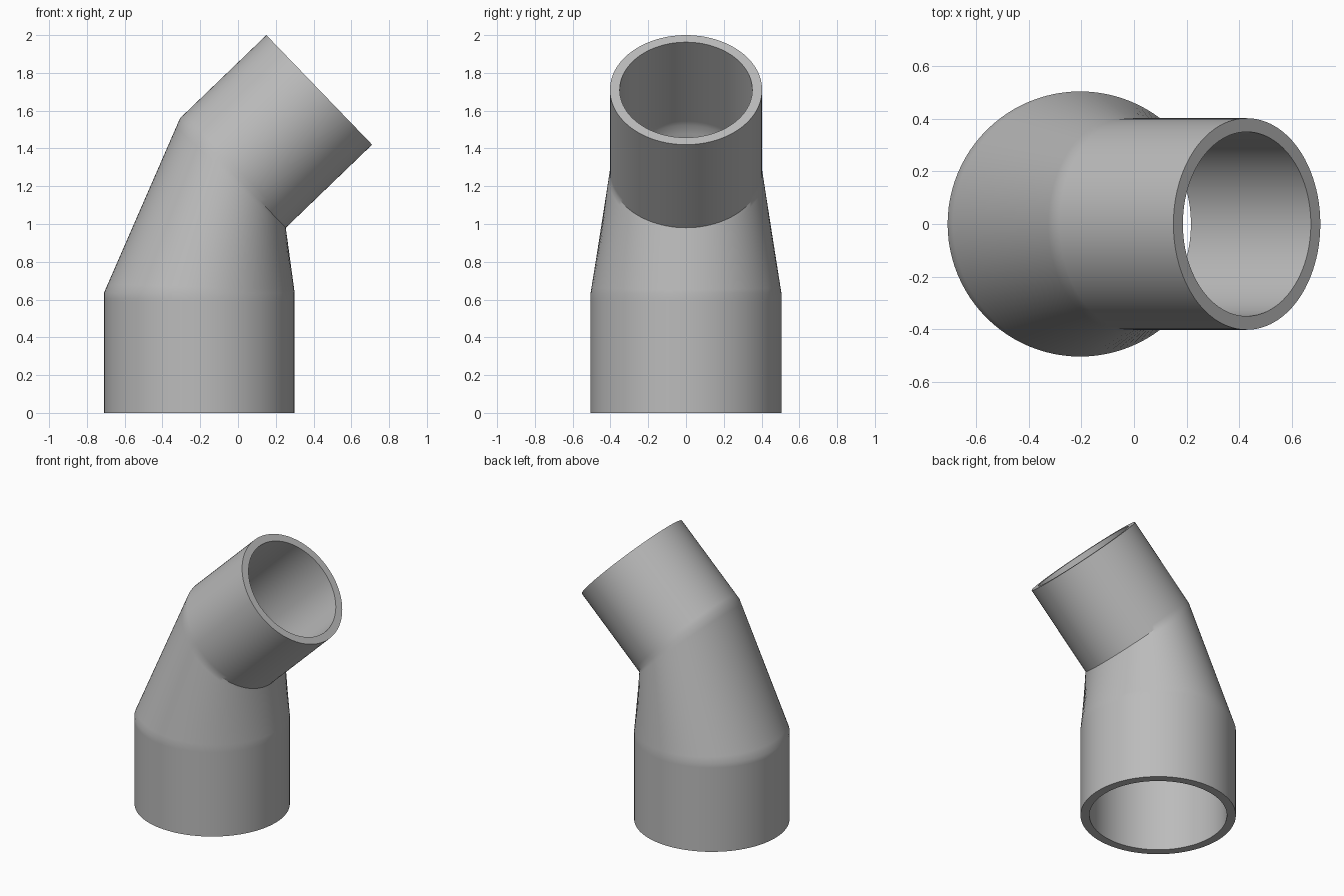
import bpy
import bmesh
from math import cos, sin, pi, radians
from mathutils import Vector

cube = bpy.data.objects.get("Cube")
if cube:
    bpy.data.objects.remove(cube, do_unlink=True)

SIDES = 96

grey = bpy.data.materials.new("plain grey")
grey.use_nodes = True
colour = (0.5, 0.5, 0.5, 1)
grey.diffuse_color = colour
grey.node_tree.nodes["Principled BSDF"].inputs["Base Color"].default_value = colour

# Section planes: centre and in-plane direction toward the inside of the bend
flat = Vector((1, 0, 0))
tilted = Vector((0.28, 0, -0.29)).normalized()
base = (Vector((-0.205, 0, 0)), flat)
shoulder = (Vector((-0.205, 0, 0.635)), flat)
elbow = (Vector((-0.027, 0, 1.27)), tilted)
mouth = (Vector((0.43, 0, 1.71)), tilted)


def section(plane, radius):
    centre, across = plane
    side = Vector((0, 1, 0))
    return [centre + radius * (cos(2 * pi * i / SIDES) * across
                               + sin(2 * pi * i / SIDES) * side)
            for i in range(SIDES)]


def blend(a, b, t):
    return [p.lerp(q, t) for p, q in zip(a, b)]


def skin(wide, narrow):
    """Sections of one wall surface, with support loops beside each bend."""
    a, b = section(base, wide), section(shoulder, wide)
    c, d = section(elbow, narrow), section(mouth, narrow)
    return [a, blend(a, b, 0.95), b, blend(b, c, 0.05),
            blend(b, c, 0.95), c, blend(c, d, 0.05), d]


# Outer wall going up, inner wall coming back down, closed by the two rims
loops = skin(0.505, 0.403) + skin(0.447, 0.351)[::-1]
bm = bmesh.new()
rings = [[bm.verts.new(p) for p in loop] for loop in loops]
for k, ring in enumerate(rings):
    after = rings[(k + 1) % len(rings)]
    for i in range(SIDES):
        j = (i + 1) % SIDES
        bm.faces.new((ring[i], ring[j], after[j], after[i]))
bmesh.ops.recalc_face_normals(bm, faces=bm.faces)

mesh = bpy.data.meshes.new("reducing_elbow_pipe")
bm.to_mesh(mesh)
bm.free()
mesh.materials.append(grey)
pipe = bpy.data.objects.new("reducing_elbow_pipe", mesh)
bpy.context.collection.objects.link(pipe)

# Smooth walls, crisp rims and inner bend
bpy.ops.object.select_all(action="DESELECT")
pipe.select_set(True)
bpy.context.view_layer.objects.active = pipe
bpy.ops.object.shade_smooth_by_angle(angle=radians(30))
